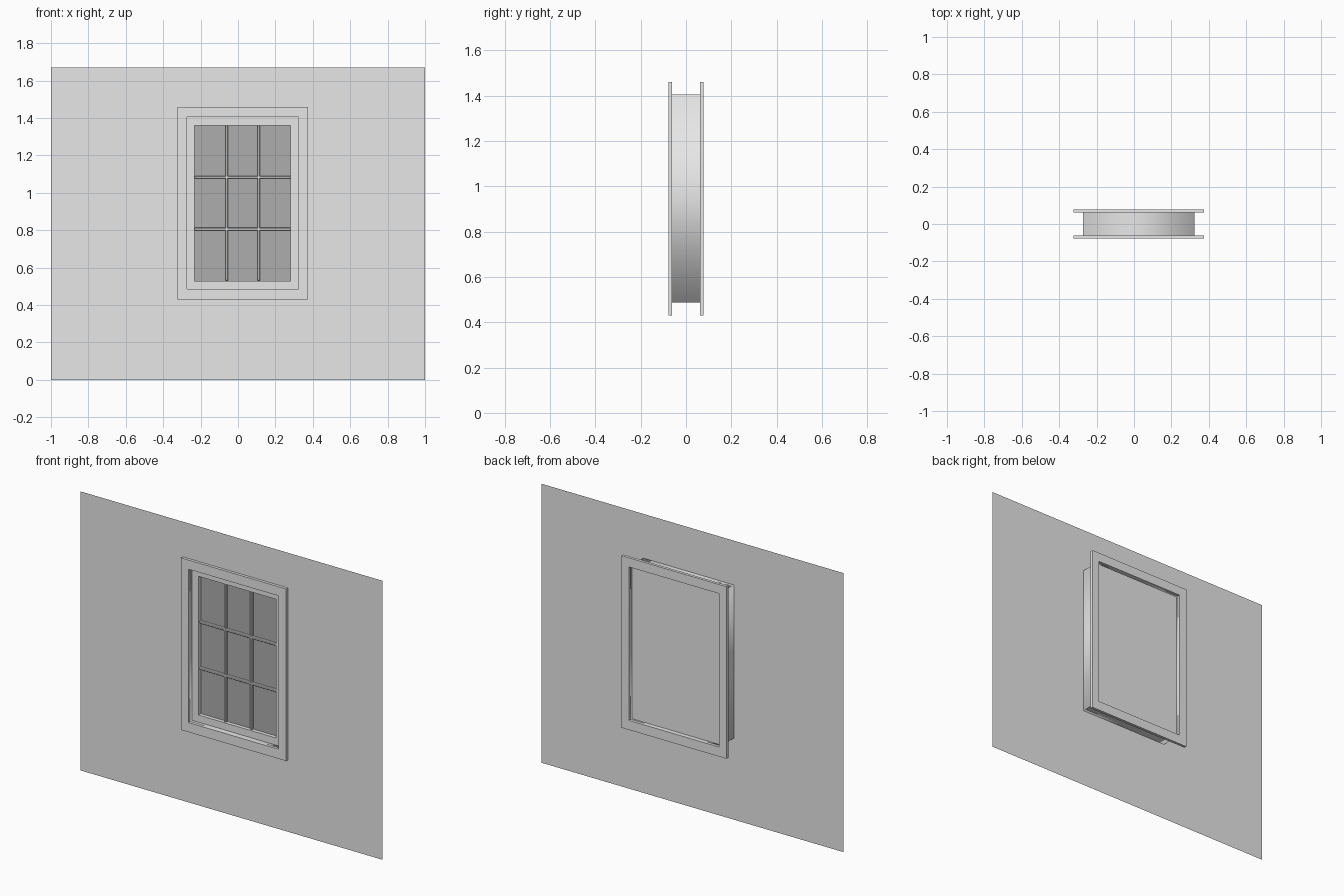
import bpy
import bmesh

if "Cube" in bpy.data.objects:
    bpy.data.objects.remove(bpy.data.objects["Cube"], do_unlink=True)


def make_material(name, value):
    mat = bpy.data.materials.new(name)
    mat.use_nodes = True
    color = (value, value, value, 1)
    mat.diffuse_color = color
    mat.node_tree.nodes["Principled BSDF"].inputs["Base Color"].default_value = color
    return mat


PLASTER = make_material("light grey", 0.8)
GLASS = make_material("mid grey glass", 0.42)

# Outlines as (left, right, bottom, top)
WALL = (-1.0, 1.0, 0.0, 1.67)
TRIM = (-0.323, 0.373, 0.43, 1.46)
HOLE = (-0.297, 0.345, 0.455, 1.44)
OPENING = (-0.274, 0.324, 0.487, 1.405)
PANES = (-0.232, 0.282, 0.53, 1.36)

# Depths from front to back
OUT, IN = 0.0775, 0.061
SASH_FRONT, GLASS_Y, SASH_BACK = -0.042, -0.02, 0.05
BAR = 0.014


def loft(name, loops, mat, closed=False):
    """Join rectangular loops, each given as (outline, depth)."""
    bm = bmesh.new()
    rings = []
    for (x0, x1, z0, z1), y in loops:
        corners = ((x0, z0), (x1, z0), (x1, z1), (x0, z1))
        rings.append([bm.verts.new((x, y, z)) for x, z in corners])
    pairs = list(zip(rings, rings[1:]))
    if closed:
        pairs.append((rings[-1], rings[0]))
    for a, b in pairs:
        for i in range(4):
            j = (i + 1) % 4
            bm.faces.new((a[i], a[j], b[j], b[i]))
    if closed:
        bmesh.ops.recalc_face_normals(bm, faces=bm.faces)
    mesh = bpy.data.meshes.new(name)
    bm.to_mesh(mesh)
    bm.free()
    mesh.materials.append(mat)
    obj = bpy.data.objects.new(name, mesh)
    bpy.context.collection.objects.link(obj)
    return obj


def border(name, outer, inner, y0, y1):
    """Rectangular frame with a solid square section."""
    return loft(name, [(outer, y0), (inner, y0), (inner, y1), (outer, y1)],
                PLASTER, closed=True)


def box(name, outline, y0, y1, mat):
    x0, x1, z0, z1 = outline
    bpy.ops.mesh.primitive_cube_add(
        size=1, location=((x0 + x1) / 2, (y0 + y1) / 2, (z0 + z1) / 2))
    obj = bpy.context.object
    obj.name = name
    obj.scale = (x1 - x0, y1 - y0, z1 - z0)
    bpy.ops.object.transform_apply(location=False, rotation=False, scale=True)
    obj.data.materials.append(mat)
    return obj


# Thin wall sheet with its window hole
loft("wall", [(WALL, -IN + 0.0005), (HOLE, -IN + 0.0005)], PLASTER)

# Trim on both sides, joined by a thin jamb lining
border("front_trim", TRIM, OPENING, -OUT, -IN)
border("back_trim", TRIM, OPENING, IN, OUT)
jamb = loft("jamb_lining", [(OPENING, IN), (OPENING, -IN)], PLASTER)
for face in jamb.data.polygons:
    face.use_smooth = True

# Sash, closed at the back by a plain panel
border("sash_frame", OPENING, PANES, SASH_FRONT, SASH_BACK - 0.01)
box("back_panel", OPENING, SASH_BACK - 0.01, SASH_BACK, PLASTER)
box("glass", PANES, GLASS_Y, GLASS_Y + 0.005, GLASS)

# Glazing bars that divide the glass into thirds
left, right, bottom, top = PANES
for i in (1, 2):
    x = left + (right - left) * i / 3
    z = bottom + (top - bottom) * i / 3
    upright = (x - BAR / 2, x + BAR / 2, bottom, top)
    rail = (left, right, z - BAR / 2, z + BAR / 2)
    for name, outline in (("upright_bar", upright), ("cross_bar", rail)):
        bar = box(f"{name}_{i}", outline, SASH_FRONT + 0.006, GLASS_Y, PLASTER)
        bevel = bar.modifiers.new("soft_edges", "BEVEL")
        bevel.width = 0.003
        bevel.segments = 1
